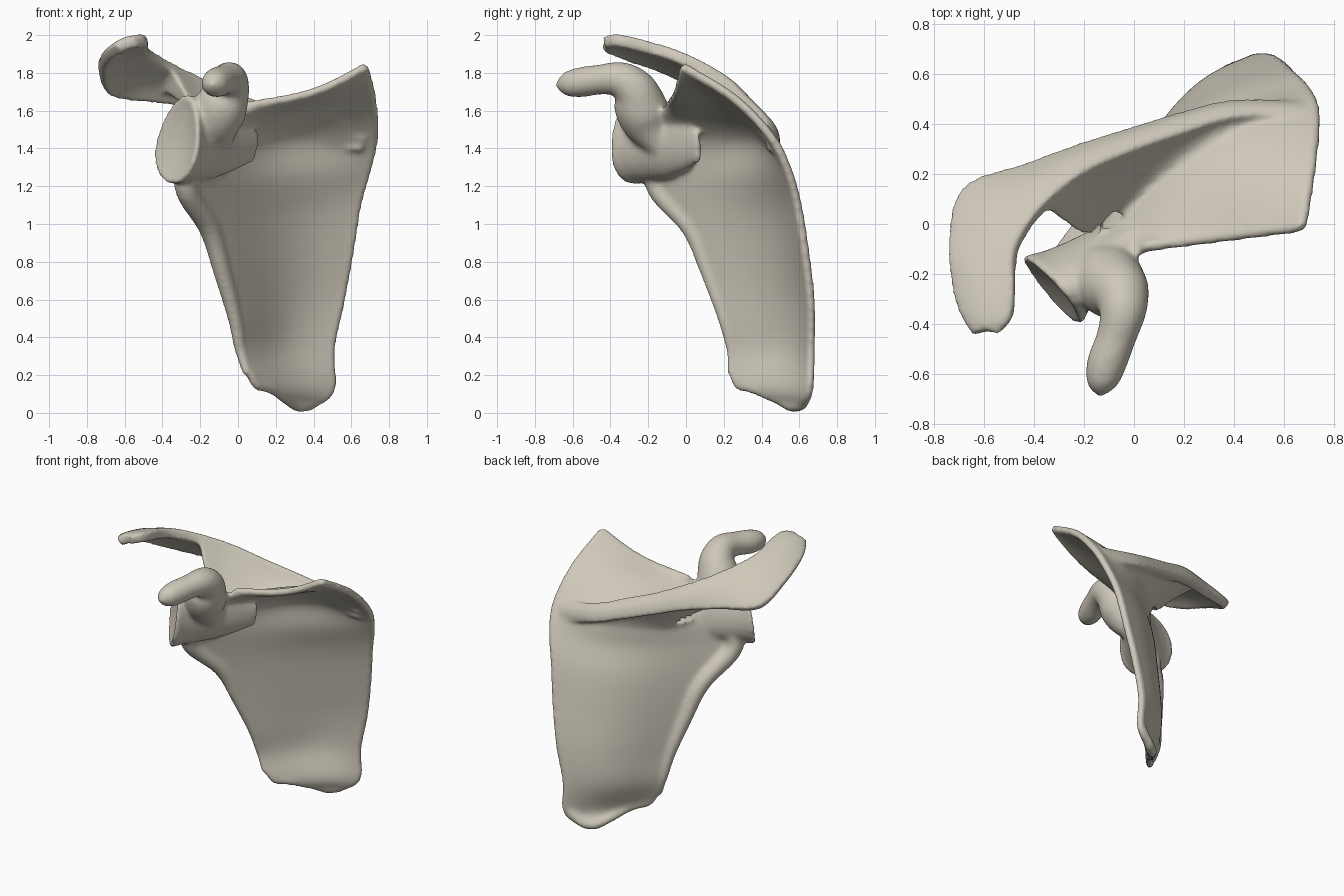
import bpy
import bmesh
import math
from mathutils import Vector

cube = bpy.data.objects.get("Cube")
if cube:
    bpy.data.objects.remove(cube, do_unlink=True)

bone = bpy.data.materials.new("bone")
bone.use_nodes = True
COLOUR = (.62, .58, .49, 1)
bone.diffuse_color = COLOUR
bone.node_tree.nodes["Principled BSDF"].inputs["Base Color"].default_value = COLOUR

parts = []


def spline(points, steps):
    """Smooth curve through points of any dimension."""
    pts = [Vector(p) for p in points]
    pts = [pts[0] * 2 - pts[1]] + pts + [pts[-1] * 2 - pts[-2]]
    out = []
    for a, b, c, d in zip(pts, pts[1:], pts[2:], pts[3:]):
        for i in range(steps):
            t = i / steps
            out.append((b * 2 + (c - a) * t + (a * 2 - b * 5 + c * 4 - d) * t ** 2
                        + (b * 3 - a - c * 3 + d) * t ** 3) / 2)
    return out + [pts[-2]]


def grid_object(name, rows, closed=False, thickness=None):
    """Skin rows of points; closed rows make a capped tube, open rows a thick sheet."""
    bm = bmesh.new()
    vs = [[bm.verts.new(p) for p in row] for row in rows]
    n = len(rows[0])
    for r, s in zip(vs, vs[1:]):
        for i in range(n if closed else n - 1):
            j = (i + 1) % n
            bm.faces.new((r[i], r[j], s[j], s[i]))
    if closed:
        bm.faces.new(vs[0])
        bm.faces.new(vs[-1])
    bmesh.ops.recalc_face_normals(bm, faces=bm.faces)
    mesh = bpy.data.meshes.new(name)
    bm.to_mesh(mesh)
    bm.free()
    ob = bpy.data.objects.new(name, mesh)
    bpy.context.collection.objects.link(ob)
    if thickness:
        mod = ob.modifiers.new("thickness", "SOLIDIFY")
        mod.thickness = thickness
        mod.offset = 0
    parts.append(ob)


def ring(centre, side, up, taper=0, n=24):
    angles = [math.tau * i / n for i in range(n)]
    return [centre + side * math.cos(a) * (1 - taper * math.sin(a)) + up * math.sin(a)
            for a in angles]


def tube(name, points, steps=6):
    """Round tube through (x, y, z, radius) points."""
    pts = spline(points, steps)
    rows = []
    for i, p in enumerate(pts):
        tangent = (pts[min(i + 1, len(pts) - 1)] - pts[max(i - 1, 0)]).to_3d().normalized()
        side = tangent.cross(Vector((.8, .6, .1))).normalized()
        rows.append(ring(p.to_3d(), side * p[3], tangent.cross(side) * p[3]))
    grid_object(name, rows, closed=True)


# Blade: lateral edge, medial edge, backward bulge and sag, from the lower tip to the upper border
blade_rows = [
    (.29, .53, .05, .38, .61, .04, 0, 0),
    (.09, .27, .15, .49, .65, .12, .02, 0),
    (.01, .235, .32, .49, .66, .34, .06, 0),
    (-.03, .18, .5, .54, .66, .58, .08, 0),
    (-.10, .09, .73, .59, .63, .85, .09, 0),
    (-.18, -.02, .98, .63, .59, 1.1, .10, 0),
    (-.30, -.2, 1.2, .68, .54, 1.28, .12, 0),
    (-.23, -.18, 1.4, .72, .45, 1.46, .16, -.02),
    (-.11, -.16, 1.53, .71, .26, 1.66, .10, 0),
    (.03, -.09, 1.62, .67, -.01, 1.83, 0, .045),
]
BACK = Vector((-.6, .8, 0))
DOWN = Vector((0, 0, -1))
rows, lateral, medial = [], [], []
for r in spline(blade_rows, 6):
    a, b = Vector(r[:3]), Vector(r[3:6])
    row = []
    for i in range(25):
        t = i / 24
        wave = math.sin(math.pi * t ** 1.25)
        row.append(a.lerp(b, t) + (BACK * r[6] + DOWN * r[7]) * wave)
    rows.append(row)
    lateral.append(a)
    medial.append(b)
grid_object("blade", rows, thickness=.045)

# Rounded rims: thick lateral bar, thin medial, upper and lower borders
bar = lateral[8:-12]
tube("lateral_bar", [(*(p + Vector((.025, .05, 0)) * min(1, i / 20)), .024 + .05 * i / len(bar))
                     for i, p in enumerate(bar)], 1)
tube("medial_rim", [(*p, .026) for p in medial], 1)
tube("upper_rim", [(*p, .026) for p in rows[-1]], 1)
tube("lower_rim", [(.07, .25, .2, .022), (.1, .28, .145, .026), (.18, .37, .125, .028),
                   (.26, .49, .07, .03), (.33, .57, .036, .036), (.40, .62, .055, .032),
                   (.48, .65, .13, .026)])

# Spine crest and acromion: upper edge, lower back edge
crest_rows = [
    (.68, .42, 1.47, .66, .46, 1.38),
    (.4, .41, 1.53, .4, .465, 1.43),
    (.2, .35, 1.60, .2, .42, 1.49),
    (0, .28, 1.67, 0, .36, 1.55),
    (-.2, .19, 1.76, -.2, .30, 1.61),
    (-.36, .06, 1.84, -.43, .22, 1.65),
    (-.465, -.1, 1.91, -.68, .13, 1.69),
    (-.475, -.25, 1.95, -.73, -.1, 1.81),
    (-.485, -.37, 1.975, -.70, -.32, 1.885),
    (-.54, -.44, 1.96, -.63, -.445, 1.93),
]
rows = []
for r in spline(crest_rows, 5):
    a, b = Vector(r[:3]), Vector(r[3:])
    rows.append([a.lerp(b, i / 10) + Vector((-.1, .2, .2)) * .07 * math.sin(math.pi * i / 10)
                 for i in range(11)])
grid_object("acromion", rows, thickness=.068)

# Spine wedge: concave flanks from the crest down to the blade (upper root, lower root)
root_rows = [
    (.69, .38, 1.52, .66, .50, 1.32),
    (.42, .27, 1.56, .4, .44, 1.30),
    (.2, .21, 1.53, .2, .33, 1.33),
    (.04, .10, 1.49, .02, .18, 1.36),
    (-.11, -.02, 1.5, -.11, .03, 1.42),
    (-.19, -.06, 1.54, -.19, -.04, 1.5),
]


def flank(a, b, hollow):
    """Curved side from a towards b, pulled towards hollow."""
    return [a * (1 - t) ** 2 + hollow * 2 * t * (1 - t) + b * t * t
            for t in (i / 8 for i in range(8))]


rows = []
for r, c in zip(spline(root_rows, 5), spline(crest_rows[:6], 5)):
    upper, lower = Vector(r[:3]), Vector(r[3:])
    top, back = Vector(c[:3]), Vector(c[3:])
    back = top.lerp(back, .7)
    root, crest = upper.lerp(lower, .5), top.lerp(back, .5)
    rows.append(flank(upper, top, upper.lerp(top, .5) + (lower - upper) * .15)
                + flank(top, back, crest)
                + flank(back, lower, lower.lerp(back, .5) + (top - back) * .3)
                + flank(lower, upper, root.lerp(crest, .6)))
grid_object("spine_wedge", rows, closed=True)

# Neck and socket: rings as depth behind the rim, half width, half height
OUT = Vector((-.77, -.63, .08)).normalized()
up = Vector((.2, -.06, .97)).normalized()
side = up.cross(OUT).normalized()
rim = Vector((-.325, -.275, 1.45))
profile = [(.55, .015, .08), (.42, .05, .14), (.29, .085, .19), (.16, .115, .215),
           (.07, .145, .23), (.015, .175, .245), (0, .165, .235), (.015, .125, .185),
           (.03, .06, .09), (.035, .01, .02)]
grid_object("socket", [ring(rim - OUT * d, side * w, up * h, .22) for d, w, h in profile],
            closed=True)

# Hooked front process on a broad base
tube("hook", [(-.1, -.08, 1.3, .02), (-.11, -.14, 1.42, .08), (-.115, -.2, 1.53, .13),
              (-.09, -.24, 1.62, .14), (-.055, -.275, 1.71, .118), (-.045, -.35, 1.765, .095),
              (-.07, -.45, 1.765, .08), (-.11, -.56, 1.75, .08), (-.13, -.64, 1.74, .062),
              (-.135, -.69, 1.735, .015)])

# Fuse the parts into one smooth bone
bpy.ops.object.select_all(action="DESELECT")
for ob in parts:
    ob.select_set(True)
bpy.context.view_layer.objects.active = parts[0]
bpy.ops.object.convert(target="MESH")
bpy.ops.object.join()
body = bpy.context.view_layer.objects.active
body.name = "shoulder_blade"
body.data.materials.clear()
body.data.materials.append(bone)
remesh = body.modifiers.new("fuse", "REMESH")
remesh.mode = "VOXEL"
remesh.voxel_size = .013
remesh.use_smooth_shade = True
soften = body.modifiers.new("soften", "SMOOTH")
soften.factor = .5
soften.iterations = 16
bpy.ops.object.convert(target="MESH")
bpy.ops.object.shade_smooth()
